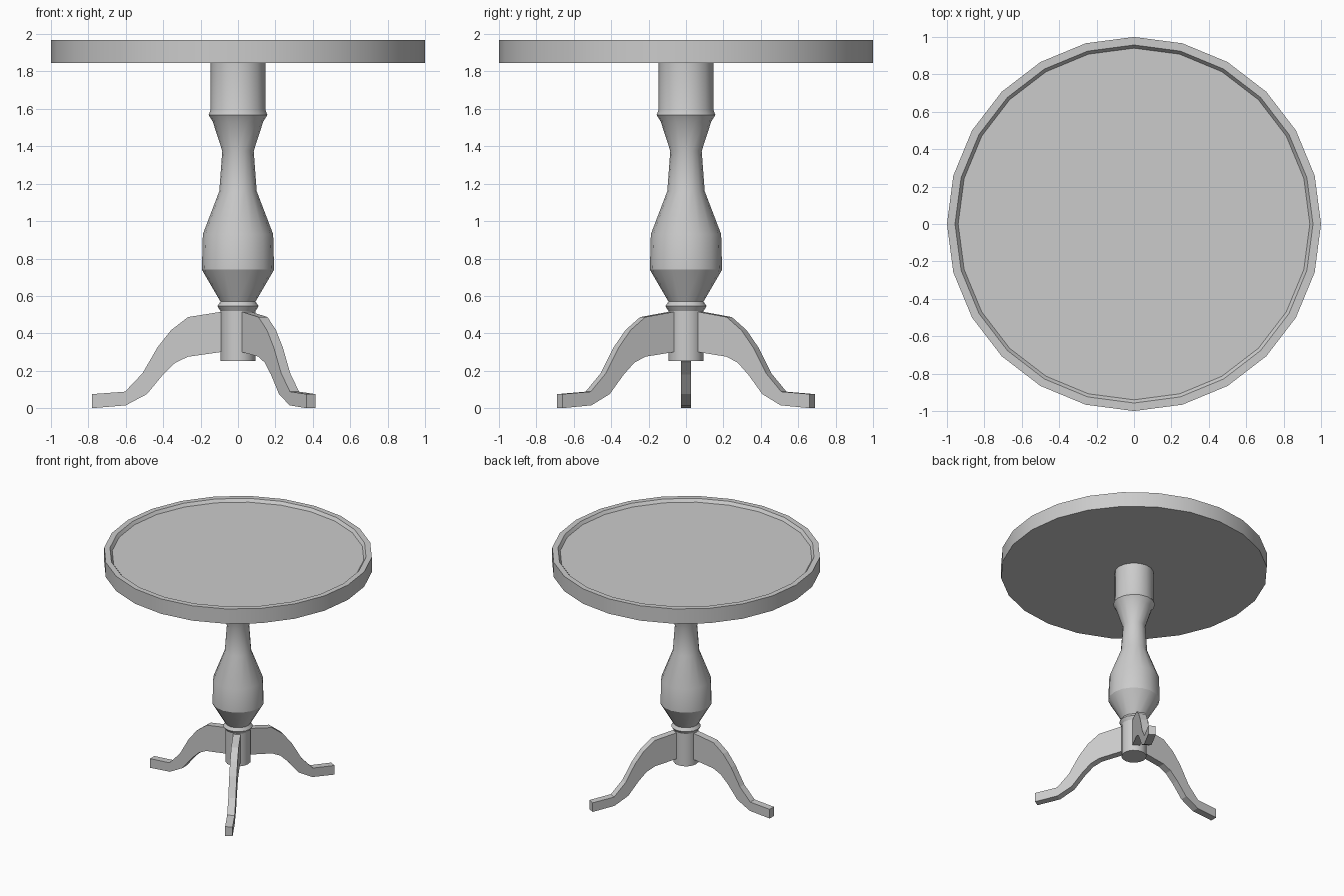
import bpy, bmesh, math

if "Cube" in bpy.data.objects:
    bpy.data.objects.remove(bpy.data.objects["Cube"])


def finish(name, bm):
    bmesh.ops.recalc_face_normals(bm, faces=bm.faces)
    mesh = bpy.data.meshes.new(name)
    bm.to_mesh(mesh)
    bm.free()
    obj = bpy.data.objects.new(name, mesh)
    bpy.context.collection.objects.link(obj)
    return obj


def smooth(obj):
    bpy.ops.object.select_all(action='DESELECT')
    obj.select_set(True)
    bpy.context.view_layer.objects.active = obj
    bpy.ops.object.shade_smooth_by_angle(angle=math.radians(30))


def lathe(name, profile, sides):
    # Turn (radius, height) points around z and cap both ends
    bm = bmesh.new()
    rings = []
    for r, z in profile:
        rings.append([bm.verts.new((r * math.cos(2 * math.pi * i / sides),
                                    r * math.sin(2 * math.pi * i / sides), z))
                      for i in range(sides)])
    for a, b in zip(rings, rings[1:]):
        for i in range(sides):
            j = (i + 1) % sides
            bm.faces.new((a[i], a[j], b[j], b[i]))
    bm.faces.new(rings[0])
    bm.faces.new(rings[-1])
    obj = finish(name, bm)
    smooth(obj)
    return obj


# Round top with a raised rim and shallow sloped recess
lathe("table_top", [(1.0, 1.845), (1.0, 1.967), (0.957, 1.967), (0.94, 1.943)], 24)

# Turned column
lathe("column", [(0.094, 0.253), (0.094, 0.52), (0.11, 0.545), (0.094, 0.57),
                 (0.193, 0.74), (0.188, 0.93), (0.1, 1.16), (0.084, 1.375),
                 (0.135, 1.532), (0.157, 1.567), (0.146, 1.597), (0.146, 1.85)], 16)

# Curved leg outline: upper and lower edges as (distance out, height)
UPPER = [(0.09, 0.515), (0.267, 0.487), (0.358, 0.417), (0.43, 0.326),
         (0.51, 0.187), (0.604, 0.088), (0.78, 0.075)]
LOWER = [(0.09, 0.3), (0.267, 0.275), (0.335, 0.243), (0.4, 0.18),
         (0.487, 0.075), (0.6, 0.015), (0.78, 0.0)]
HALF = 0.028


def leg(name, angle):
    bm = bmesh.new()
    rows = [[bm.verts.new((u, s * HALF, z)) for u, z in edge]
            for edge, s in ((UPPER, -1), (UPPER, 1), (LOWER, 1), (LOWER, -1))]
    for k in range(4):
        a, b = rows[k], rows[(k + 1) % 4]
        for i in range(len(a) - 1):
            bm.faces.new((a[i], a[i + 1], b[i + 1], b[i]))
    for end in (0, -1):
        bm.faces.new([row[end] for row in rows])
    obj = finish(name, bm)
    obj.rotation_euler.z = math.radians(angle)


# Three legs around the column
for name, angle in (("left_leg", 180), ("front_right_leg", -60), ("back_right_leg", 60)):
    leg(name, angle)
